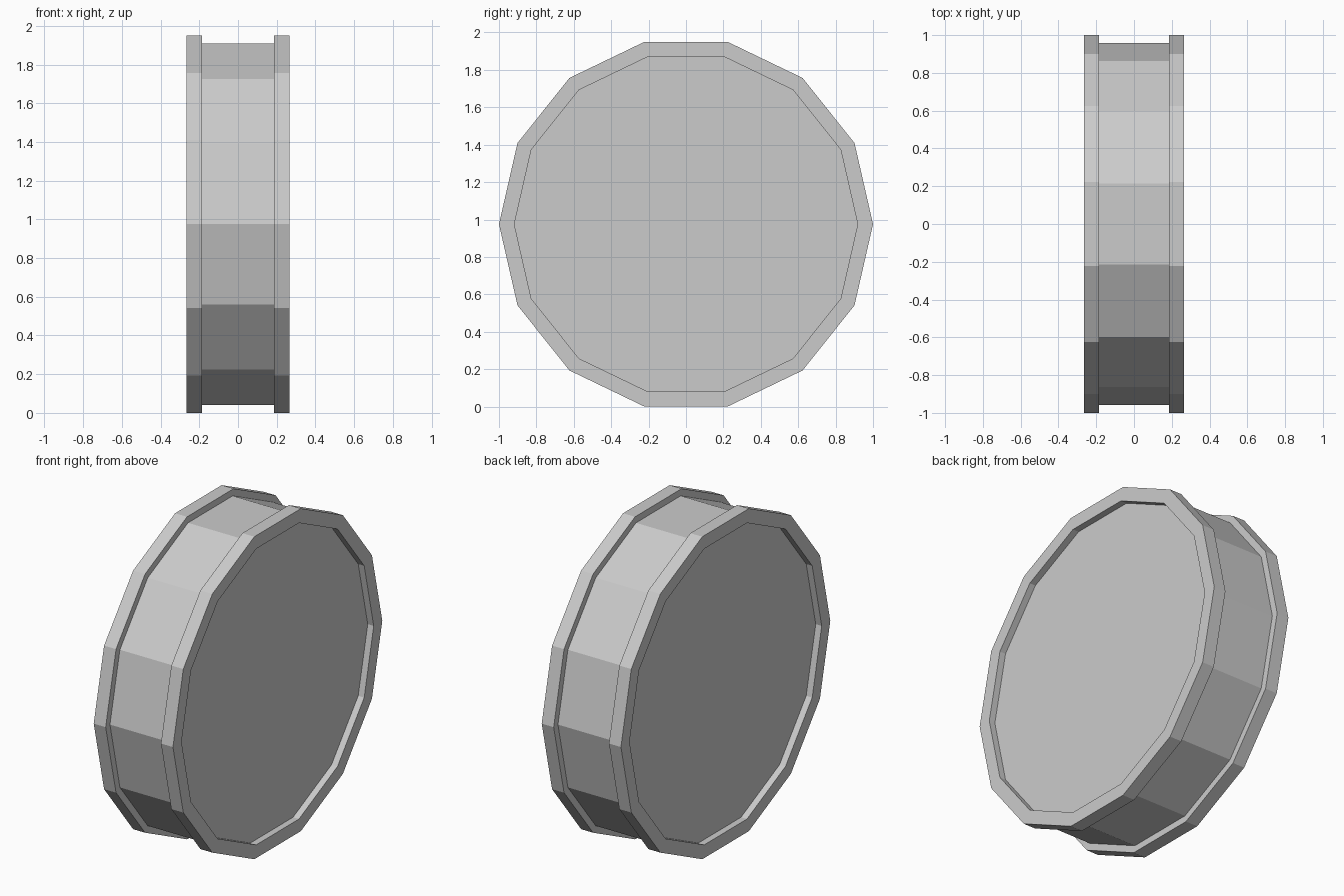
import bpy, bmesh
from math import pi, cos
from mathutils import Vector

if "Cube" in bpy.data.objects:
    bpy.data.objects.remove(bpy.data.objects["Cube"])

SIDES = 14
CENTRE_Z = cos(pi / SIDES)      # flat side of the 14-gon rests on z = 0

# Half profile (x, radius): recessed face, raised flange, groove floor
half = [(0.225, 0.918), (0.265, 0.918), (0.265, 1.0), (0.185, 1.0), (0.185, 0.959)]
profile = half + [(-x, r) for x, r in reversed(half)]

# Lathe the profile around the x axis
bm = bmesh.new()
verts = [bm.verts.new((x, r, 0)) for x, r in profile]
edges = [bm.edges.new(pair) for pair in zip(verts, verts[1:])]
bmesh.ops.spin(bm, geom=verts + edges, cent=(0, 0, 0), axis=(1, 0, 0),
               angle=2 * pi, steps=SIDES, use_duplicate=False)
bmesh.ops.remove_doubles(bm, verts=bm.verts, dist=1e-4)

# Close both recessed end faces
bmesh.ops.holes_fill(bm, edges=[e for e in bm.edges if e.is_boundary], sides=SIDES)
bmesh.ops.recalc_face_normals(bm, faces=bm.faces)
bmesh.ops.translate(bm, verts=bm.verts, vec=Vector((0, 0, CENTRE_Z)))

mesh = bpy.data.meshes.new("flanged_wheel")
bm.to_mesh(mesh)
bm.free()
wheel = bpy.data.objects.new("flanged_wheel", mesh)
bpy.context.collection.objects.link(wheel)
